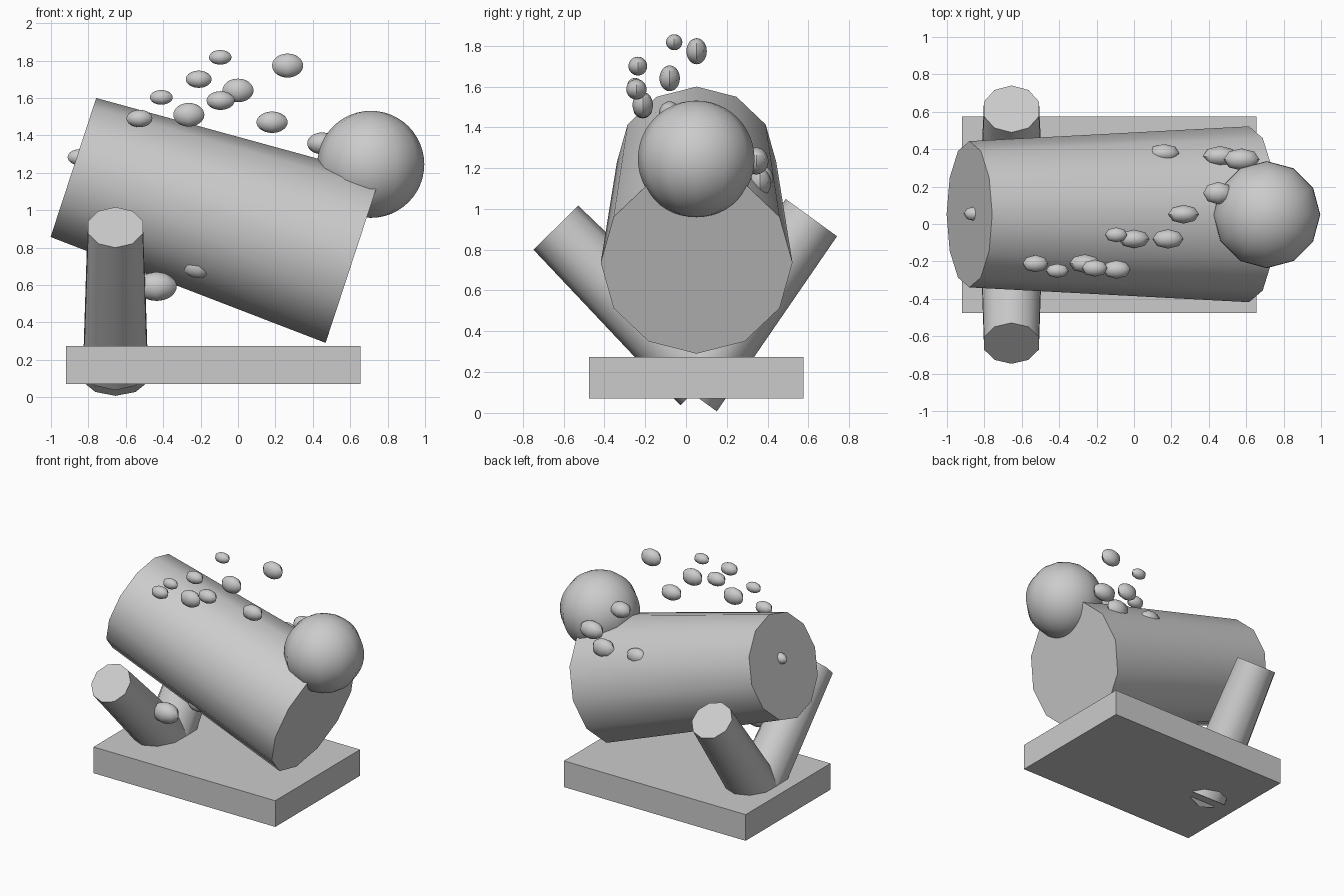
import bpy, bmesh, math
from mathutils import Vector

if "Cube" in bpy.data.objects:
    bpy.data.objects.remove(bpy.data.objects["Cube"])

def finish(bm, name, smooth=True):
    bmesh.ops.recalc_face_normals(bm, faces=bm.faces)
    me = bpy.data.meshes.new(name)
    bm.to_mesh(me)
    bm.free()
    ob = bpy.data.objects.new(name, me)
    bpy.context.collection.objects.link(ob)
    if smooth:
        bpy.ops.object.select_all(action='DESELECT')
        ob.select_set(True)
        bpy.context.view_layer.objects.active = ob
        bpy.ops.object.shade_smooth_by_angle(angle=math.radians(50))
    return ob

def tapered(name, a, b, ra, rb, sides, side_axis):
    """Tapered cylinder from a to b; first vertex lies square to side_axis."""
    a, b = Vector(a), Vector(b)
    d = (b - a).normalized()
    u = Vector(side_axis).cross(d).normalized()
    v = d.cross(u)
    bm = bmesh.new()
    rings = []
    for c, r in ((a, ra), (b, rb)):
        rings.append([bm.verts.new(c + r * (math.cos(t) * u + math.sin(t) * v))
                      for t in (2 * math.pi * k / sides for k in range(sides))])
        bm.faces.new(rings[-1])
    for k in range(sides):
        j = (k + 1) % sides
        bm.faces.new((rings[0][k], rings[0][j], rings[1][j], rings[1][k]))
    return finish(bm, name)

def ball(name, c, r, segs, rings):
    bm = bmesh.new()
    bmesh.ops.create_uvsphere(bm, u_segments=segs, v_segments=rings, radius=1)
    bmesh.ops.scale(bm, vec=r, verts=bm.verts)
    bmesh.ops.translate(bm, vec=c, verts=bm.verts)
    return finish(bm, name)

# Base slab
bm = bmesh.new()
bmesh.ops.create_cube(bm, size=1)
bmesh.ops.scale(bm, vec=(1.575, 1.05, 0.205), verts=bm.verts)
bmesh.ops.translate(bm, vec=(-0.132, 0.05, 0.172), verts=bm.verts)
finish(bm, "base_slab", smooth=False)

# Main tilted barrel and the ball at its lower end
tapered("barrel", (-0.88, 0.052, 1.228), (0.615, 0.052, 0.737), 0.391, 0.47, 12, (0, 1, 0))
ball("end_ball", (0.71, 0.05, 1.245), (0.286, 0.286, 0.286), 12, 24)

# Two splayed posts passing through the slab
tapered("front_post", (-0.655, -0.638, 0.908), (-0.655, 0.1, 0.164), 0.154, 0.18, 10, (1, 0, 0))
tapered("back_post", (-0.655, 0.615, 0.957), (-0.655, 0.003, 0.115), 0.155, 0.183, 10, (1, 0, 0))

# Scattered pebbles: centre, radii
pebbles = [
    ((-0.095, -0.058, 1.817), (0.060, 0.040, 0.039)),
    ((0.265, 0.052, 1.773), (0.083, 0.050, 0.064)),
    ((-0.21, -0.236, 1.70), (0.069, 0.046, 0.046)),
    ((0.0, -0.08, 1.64), (0.083, 0.050, 0.063)),
    ((-0.41, -0.25, 1.603), (0.061, 0.038, 0.039)),
    ((-0.093, -0.243, 1.586), (0.075, 0.050, 0.050)),
    ((-0.263, -0.212, 1.51), (0.083, 0.050, 0.063)),
    ((-0.527, -0.212, 1.49), (0.069, 0.046, 0.046)),
    ((0.182, -0.08, 1.47), (0.083, 0.052, 0.057)),
    ((0.45, 0.165, 1.357), (0.080, 0.060, 0.058)),
    ((-0.845, 0.055, 1.283), (0.066, 0.040, 0.043)),
    ((-0.435, -0.27, 0.592), (0.107, 0.070, 0.077)),
    ((-0.21, -0.195, 0.70), (0.083, 0.050, 0.063)),
    ((0.46, 0.362, 1.128), (0.093, 0.055, 0.070)),
    ((0.575, 0.345, 1.235), (0.096, 0.059, 0.066)),
    ((0.16, 0.378, 1.15), (0.083, 0.050, 0.060)),
]
for i, (c, r) in enumerate(pebbles, 1):
    ball(f"pebble_{i:02d}", c, r, 8, 16)
